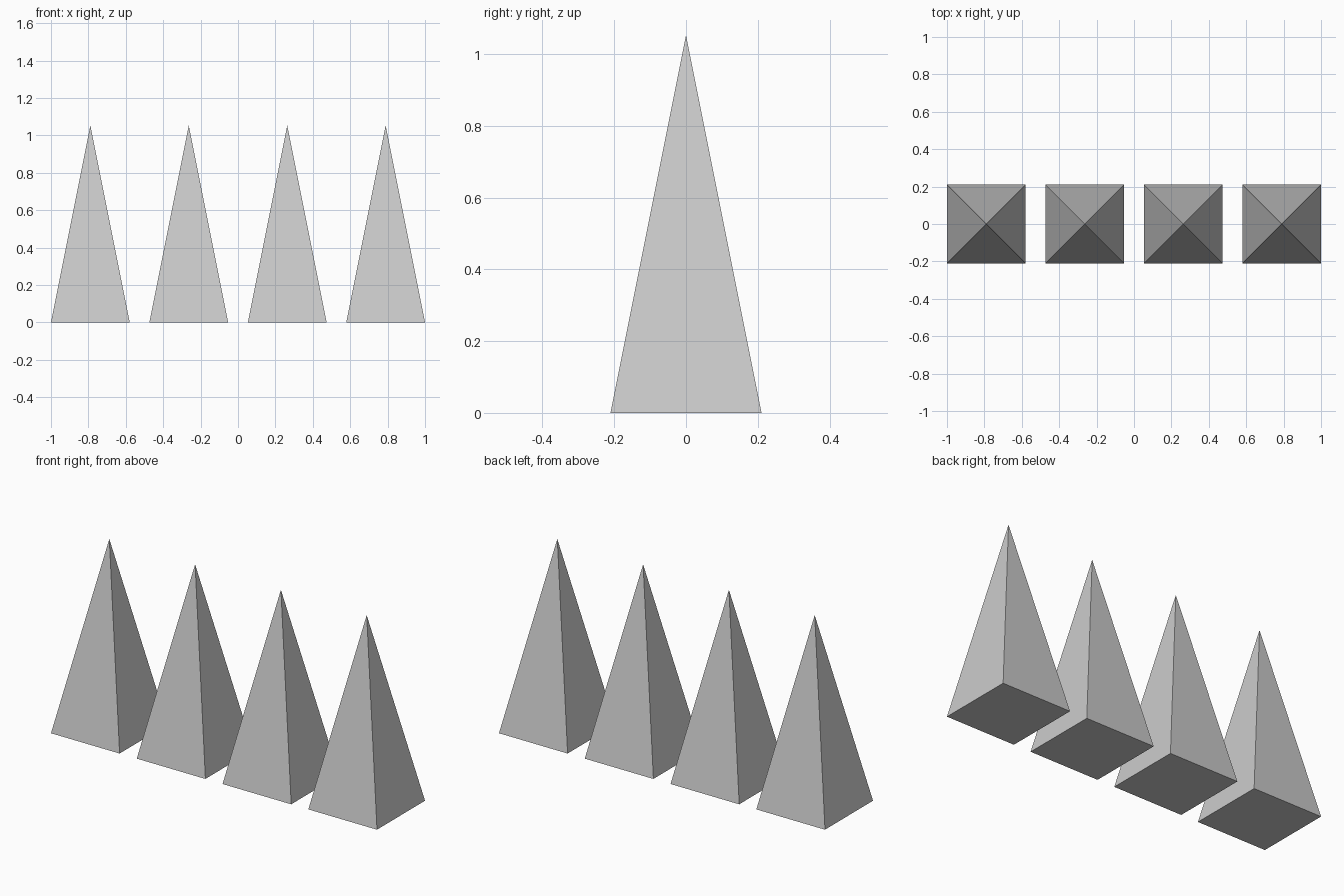
import bpy
import math

cube = bpy.data.objects.get("Cube")
if cube:
    bpy.data.objects.remove(cube, do_unlink=True)

UNIT = 2 / 19           # the row is 19 units long
WIDTH = 4 * UNIT        # base of each spike
HEIGHT = 10 * UNIT
SPACING = 5 * UNIT
COUNT = 4

# Single grey material
grey = bpy.data.materials.new("light_grey")
colour = (0.6, 0.6, 0.6, 1)
grey.use_nodes = True
grey.diffuse_color = colour
grey.node_tree.nodes["Principled BSDF"].inputs["Base Color"].default_value = colour


def add_spike(index):
    """Square pyramid with its base on the ground."""
    x = (index - (COUNT - 1) / 2) * SPACING
    bpy.ops.mesh.primitive_cone_add(
        vertices=4, radius1=WIDTH / math.sqrt(2), radius2=0, depth=HEIGHT,
        location=(x, 0, HEIGHT / 2), rotation=(0, 0, math.pi / 4))
    spike = bpy.context.object
    spike.name = f"spike_{index + 1}"
    bpy.ops.object.transform_apply(location=False, rotation=True, scale=True)
    spike.data.materials.append(grey)


# Row of equal spikes
for i in range(COUNT):
    add_spike(i)
